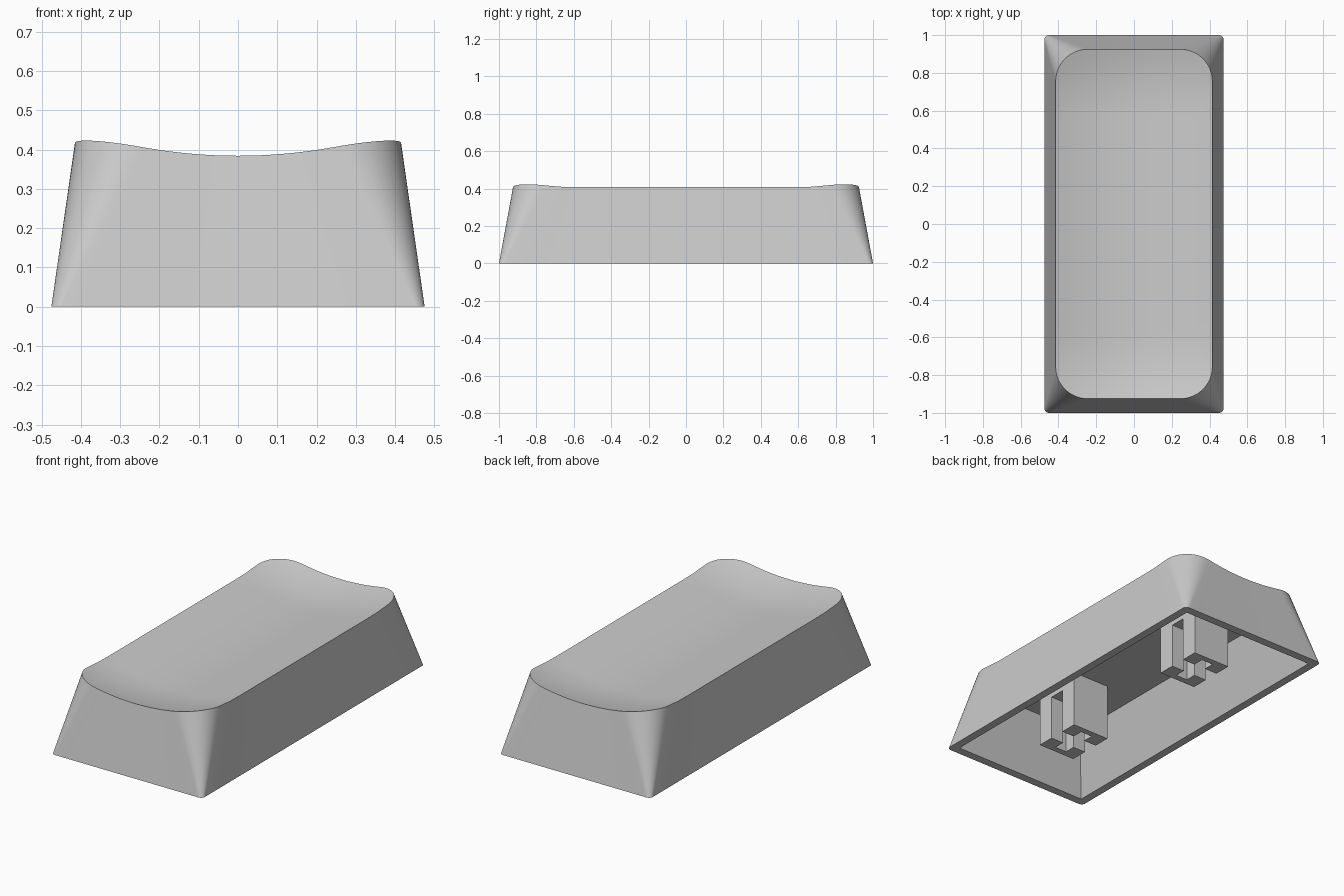
import bpy, bmesh, math
from mathutils import Vector

if "Cube" in bpy.data.objects:
    bpy.data.objects.remove(bpy.data.objects["Cube"], do_unlink=True)

GREY = (0.6, 0.6, 0.6, 1)
plastic = bpy.data.materials.new("light_grey_plastic")
plastic.use_nodes = True
plastic.diffuse_color = GREY
plastic.node_tree.nodes["Principled BSDF"].inputs["Base Color"].default_value = GREY

CEILING = 0.325
ARC, STRAIGHT, RINGS = 12, 16, 24


def finish(bm, name, location=(0, 0, 0), smooth=False):
    bmesh.ops.remove_doubles(bm, verts=bm.verts, dist=0.0001)
    bmesh.ops.recalc_face_normals(bm, faces=bm.faces)
    mesh = bpy.data.meshes.new(name)
    bm.to_mesh(mesh)
    bm.free()
    mesh.materials.append(plastic)
    obj = bpy.data.objects.new(name, mesh)
    obj.location = location
    bpy.context.collection.objects.link(obj)
    if smooth:
        bpy.ops.object.select_all(action='DESELECT')
        obj.select_set(True)
        bpy.context.view_layer.objects.active = obj
        bpy.ops.object.shade_smooth_by_angle(angle=math.radians(30))
    return obj


def outline(hx, hy, r):
    """Rounded rectangle with subdivided straight sides, counter-clockwise."""
    corners = []
    for i, (sx, sy) in enumerate([(1, 1), (-1, 1), (-1, -1), (1, -1)]):
        centre = Vector((sx * (hx - r), sy * (hy - r)))
        angles = [(i + k / ARC) * math.pi / 2 for k in range(ARC + 1)]
        corners.append([centre + r * Vector((math.cos(a), math.sin(a))) for a in angles])
    points = []
    for arc, following in zip(corners, corners[1:] + corners[:1]):
        points += arc
        points += [arc[-1].lerp(following[0], k / STRAIGHT) for k in range(1, STRAIGHT)]
    return points


def dish(x, y):
    """Height of the scooped top, lifted towards both ends."""
    return 0.344 + 0.37 * x * x + 0.38 * max(0, abs(y) - 0.6) ** 2


def add_ring(bm, points, height):
    return [bm.verts.new((p.x, p.y, height(p.x, p.y))) for p in points]


def bridge(bm, a, b):
    n = len(a)
    for i in range(n):
        j = (i + 1) % n
        bm.faces.new((a[i], a[j], b[j], b[i]))


# Cap shell: ceiling, inner walls, rim, outer walls, then the scooped top
bm = bmesh.new()
top = outline(0.415, 0.925, 0.17)
rings = [
    add_ring(bm, outline(0.315, 0.83, 0), lambda x, y: CEILING),
    add_ring(bm, outline(0.428, 0.952, 0), lambda x, y: 0),
    add_ring(bm, outline(0.475, 1.0, 0.025), lambda x, y: 0),
]
rings += [add_ring(bm, [p * (k / RINGS) for p in top], dish) for k in range(RINGS, 0, -1)]
for a, b in zip(rings, rings[1:]):
    bridge(bm, a, b)
for ring, z in ((rings[0], CEILING), (rings[-1], dish(0, 0))):
    centre = bm.verts.new((0, 0, z))
    for i in range(len(ring)):
        bm.faces.new((ring[i], ring[(i + 1) % len(ring)], centre))
finish(bm, "cap_shell", smooth=True)


# Stems: two mirrored C-shaped halves leave a cross socket under a solid block
HX, HY = 0.117, 0.143
SLOT, ARM_X, ARM_Y, SOCKET_TOP = 0.045, 0.037, 0.108, 0.255


def extrude_profile(bm, profile, z0, z1, cap_top):
    low = [bm.verts.new((x, y, z0)) for x, y in profile]
    high = [bm.verts.new((x, y, z1)) for x, y in profile]
    bm.faces.new(low)
    if cap_top:
        bm.faces.new(high)
    bridge(bm, low, high)


def stem(name, y):
    half = [(HX, SLOT), (HX, HY), (-HX, HY), (-HX, SLOT),
            (-ARM_X, SLOT), (-ARM_X, ARM_Y), (ARM_X, ARM_Y), (ARM_X, SLOT)]
    for side, label in ((1, "back"), (-1, "front")):
        bm = bmesh.new()
        extrude_profile(bm, [(px, side * py) for px, py in half], 0, SOCKET_TOP, True)
        finish(bm, f"{name}_{label}_half", (0, y, 0))
    bm = bmesh.new()
    block = [(HX, HY), (-HX, HY), (-HX, -HY), (HX, -HY)]
    extrude_profile(bm, block, SOCKET_TOP, CEILING, True)
    finish(bm, f"{name}_block", (0, y, 0))


stem("back_stem", 0.506)
stem("front_stem", -0.506)
